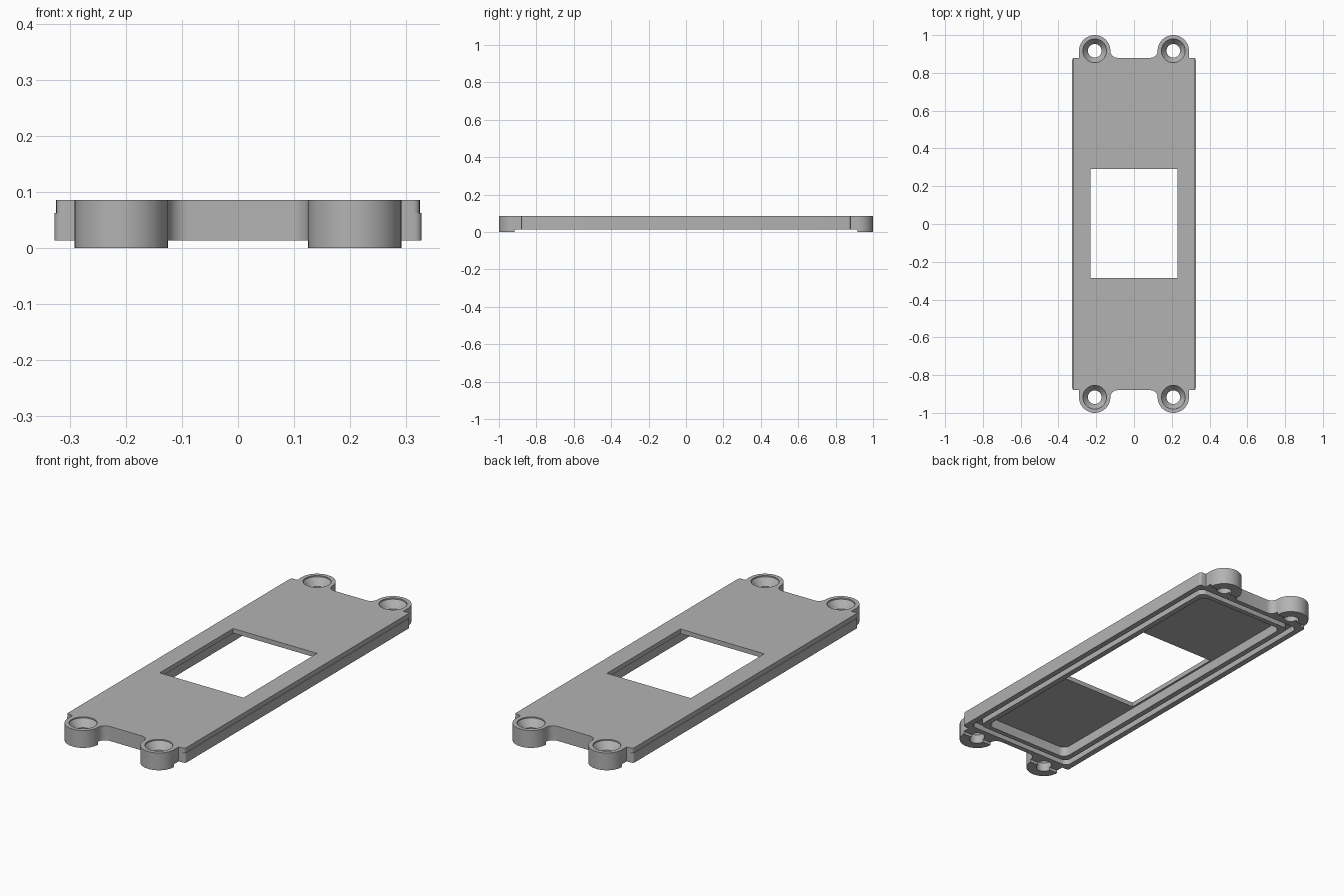
import bpy, bmesh
from math import sin, cos, radians

if "Cube" in bpy.data.objects:
    bpy.data.objects.remove(bpy.data.objects["Cube"], do_unlink=True)

grey = bpy.data.materials.new("plain grey")
grey.use_nodes = True
GREY = (0.45, 0.45, 0.45, 1)
grey.diffuse_color = GREY
grey.node_tree.nodes["Principled BSDF"].inputs["Base Color"].default_value = GREY

BOTTOM, STEP, TOP = 0.014, 0.063, 0.086
EAR_X, EAR_Y, EAR_R = 0.208, 0.917, 0.083
END = 0.88


def arc(cx, cy, r, a0, a1, n):
    angles = [radians(a0 + (a1 - a0) * i / n) for i in range(n + 1)]
    return [(cx + r * cos(a), cy + r * sin(a)) for a in angles]


def mirror_quarter(q):
    half = q + [(-x, y) for x, y in reversed(q)]
    return half + [(x, -y) for x, y in reversed(half)]


def rounded(hx, hy, r):
    return mirror_quarter(arc(hx - r, hy - r, r, 0, 90, 8))


def plate_outline(w):
    fillet = EAR_Y - END
    q = arc(w - 0.012, END - 0.012, 0.012, 0, 90, 4)
    q += [(EAR_X + EAR_R, END)]
    q += arc(EAR_X, EAR_Y, EAR_R, 0, 180, 28)
    q += arc(EAR_X - EAR_R - fillet, EAR_Y, fillet, 0, -90, 8)[1:]
    return mirror_quarter(q)


def loft(name, layers, ring=False):
    """Skin a stack of (outline, z); cap the ends, or join last to first."""
    bm = bmesh.new()
    loops = [[bm.verts.new((x, y, z)) for x, y in pts] for pts, z in layers]
    pairs = list(zip(loops, loops[1:]))
    if ring:
        pairs.append((loops[-1], loops[0]))
    else:
        bm.faces.new(loops[0])
        bm.faces.new(loops[-1])
    for a, b in pairs:
        for i in range(len(a)):
            j = (i + 1) % len(a)
            bm.faces.new((a[i], a[j], b[j], b[i]))
    bmesh.ops.recalc_face_normals(bm, faces=bm.faces)
    mesh = bpy.data.meshes.new(name)
    bm.to_mesh(mesh)
    bm.free()
    mesh.materials.append(grey)
    obj = bpy.data.objects.new(name, mesh)
    bpy.context.collection.objects.link(obj)
    return obj


def cut(target, cutter):
    cutter.hide_render = True
    mod = target.modifiers.new("cut", "BOOLEAN")
    mod.operation, mod.solver, mod.object = "DIFFERENCE", "EXACT", cutter
    bpy.context.view_layer.objects.active = target
    bpy.ops.object.modifier_apply(modifier=mod.name)
    bpy.data.objects.remove(cutter, do_unlink=True)


def rectangle(x, y0, y1):
    return [(-x, y0), (x, y0), (x, y1), (-x, y1)]


# Cover plate with ears; the upper sides sit slightly inward
wide, narrow = plate_outline(0.327), plate_outline(0.324)
cover = loft("cover_plate", [(wide, 0), (wide, STEP), (narrow, STEP), (narrow, TOP)])

# Raised underside, leaving half-round feet under the ears
cut(cover, loft("underside", [(rectangle(0.5, -EAR_Y, EAR_Y), -0.1),
                              (rectangle(0.5, -EAR_Y, EAR_Y), BOTTOM)]))

# Shallow pocket below and window through the plate
pocket = rounded(0.24, 0.80, 0.035)
cut(cover, loft("pocket", [(pocket, -0.1), (pocket, STEP)]))
window = rectangle(0.23, -0.285, 0.291)
cut(cover, loft("window", [(window, -0.1), (window, 0.2)]))

# Gasket groove around the pocket
outer, inner = rounded(0.298, 0.855, 0.03), rounded(0.268, 0.825, 0.03)
cut(cover, loft("groove", [(outer, -0.1), (outer, 0.044),
                           (inner, 0.044), (inner, -0.1)], ring=True))

# Countersunk screw holes
for sx in (-1, 1):
    for sy in (-1, 1):
        stack = [(0.036, -0.1), (0.036, 0.045), (0.063, 0.08), (0.063, 0.2)]
        cut(cover, loft("hole", [(arc(sx * EAR_X, sy * EAR_Y, r, 0, 350, 35), z)
                                 for r, z in stack]))

bpy.ops.object.select_all(action="DESELECT")
cover.select_set(True)
bpy.context.view_layer.objects.active = cover
bpy.ops.object.shade_smooth_by_angle(angle=radians(30))
